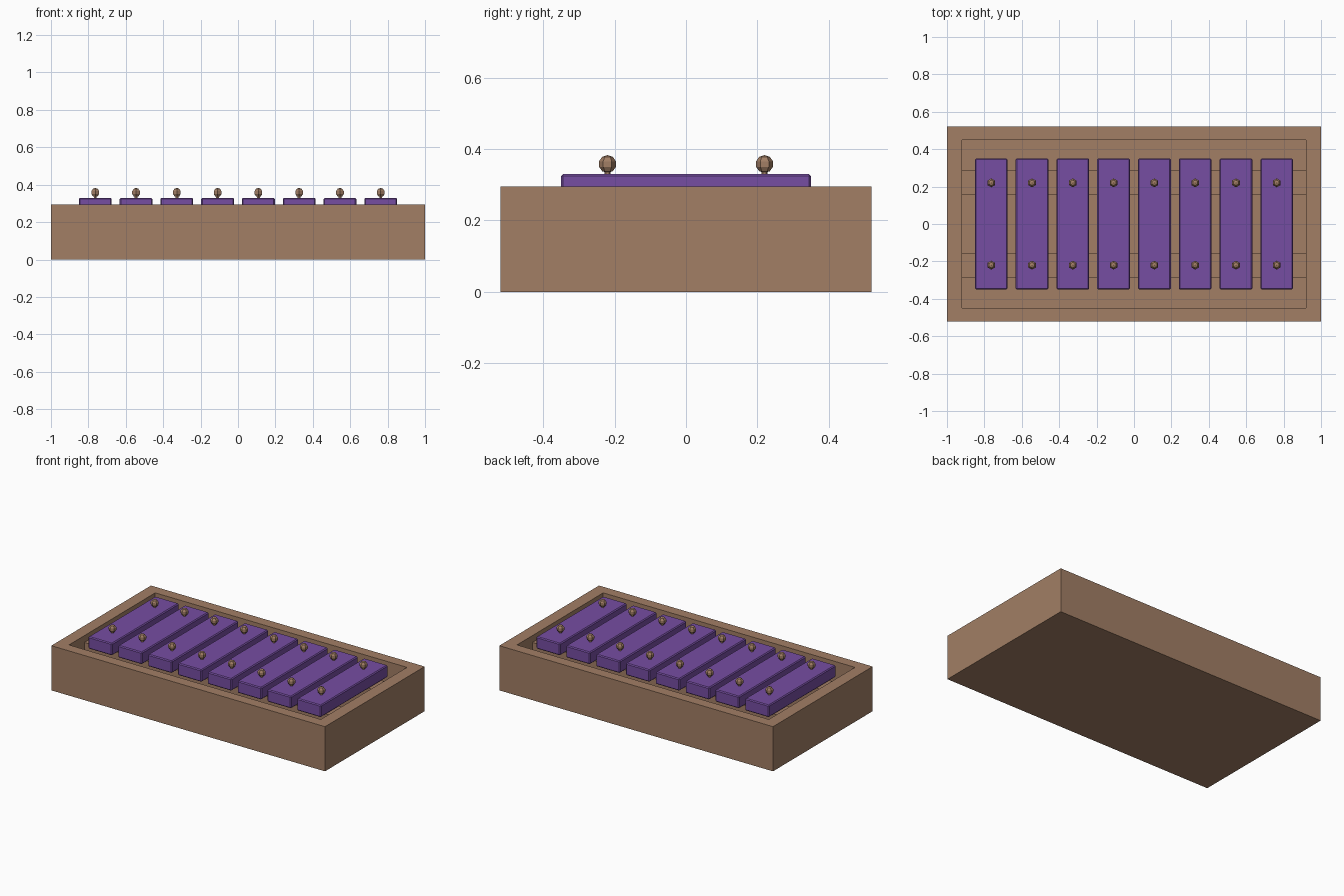
import bpy, bmesh
from mathutils import Matrix, Vector

if "Cube" in bpy.data.objects:
    bpy.data.objects.remove(bpy.data.objects["Cube"])


def material(name, color):
    m = bpy.data.materials.new(name)
    m.diffuse_color = (*color, 1)
    m.use_nodes = True
    m.node_tree.nodes["Principled BSDF"].inputs["Base Color"].default_value = m.diffuse_color
    return m


WOOD = material("wood", (0.36, 0.21, 0.13))
PURPLE = material("purple_paint", (0.18, 0.075, 0.36))


def finish(bm, name, mat):
    bmesh.ops.recalc_face_normals(bm, faces=bm.faces)
    mesh = bpy.data.meshes.new(name)
    bm.to_mesh(mesh)
    bm.free()
    mesh.materials.append(mat)
    ob = bpy.data.objects.new(name, mesh)
    bpy.context.collection.objects.link(ob)
    return ob


def box_bm(center, size):
    bm = bmesh.new()
    mat = Matrix.Translation(center) @ Matrix.Diagonal((*size, 1))
    bmesh.ops.create_cube(bm, size=1, matrix=mat)
    return bm


# Open tray: the top face is inset to the rim and pushed down to the floor
H, FLOOR = 0.295, 0.07
bm = box_bm((0, 0, H / 2), (2, 1.04, H))
top = max(bm.faces, key=lambda f: f.calc_center_median().z)
bmesh.ops.inset_region(bm, faces=[top], thickness=0.07)
for v in top.verts:
    v.co.x = 0.92 if v.co.x > 0 else -0.92
    v.co.y = 0.45 if v.co.y > 0 else -0.45
well = bmesh.ops.extrude_face_region(bm, geom=[top])
for v in (g for g in well["geom"] if isinstance(g, bmesh.types.BMVert)):
    v.co.z = FLOOR
bmesh.ops.delete(bm, geom=[f for f in bm.faces if len(f.verts) == 4
                           and all(abs(v.co.z - H) < 1e-5 and abs(v.co.x) < 0.95
                                   for v in f.verts)], context='FACES_ONLY')
finish(bm, "tray", WOOD)

# Two support rails under the bars
BAR_LOW, BAR_TOP = 0.25, 0.33
for side, label in ((-1, "front"), (1, "back")):
    bm = box_bm((0, side * 0.222, (FLOOR + BAR_LOW) / 2),
                (1.84, 0.135, BAR_LOW - FLOOR))
    finish(bm, label + "_rail", WOOD)

# Eight sounding bars, each held by two pegs
for i in range(8):
    x = (i - 3.5) * 0.218
    bm = box_bm((x, 0, (BAR_LOW + BAR_TOP) / 2), (0.175, 0.70, BAR_TOP - BAR_LOW))
    bar = finish(bm, f"bar_{i + 1}", PURPLE)
    bev = bar.modifiers.new("edge_bevel", 'BEVEL')
    bev.width, bev.segments = 0.006, 1

    for side, label in ((-1, "front"), (1, "back")):
        bm = bmesh.new()
        y = side * 0.22
        # Peg stem
        bmesh.ops.create_cone(bm, cap_ends=True, segments=6, radius1=0.009,
                              radius2=0.009, depth=0.05,
                              matrix=Matrix.Translation((x, y, 0.325)))
        # Peg head
        bmesh.ops.create_uvsphere(bm, u_segments=6, v_segments=5, radius=0.025,
                                  matrix=Matrix.Translation((x, y, 0.358)))
        finish(bm, f"{label}_peg_{i + 1}", WOOD)
